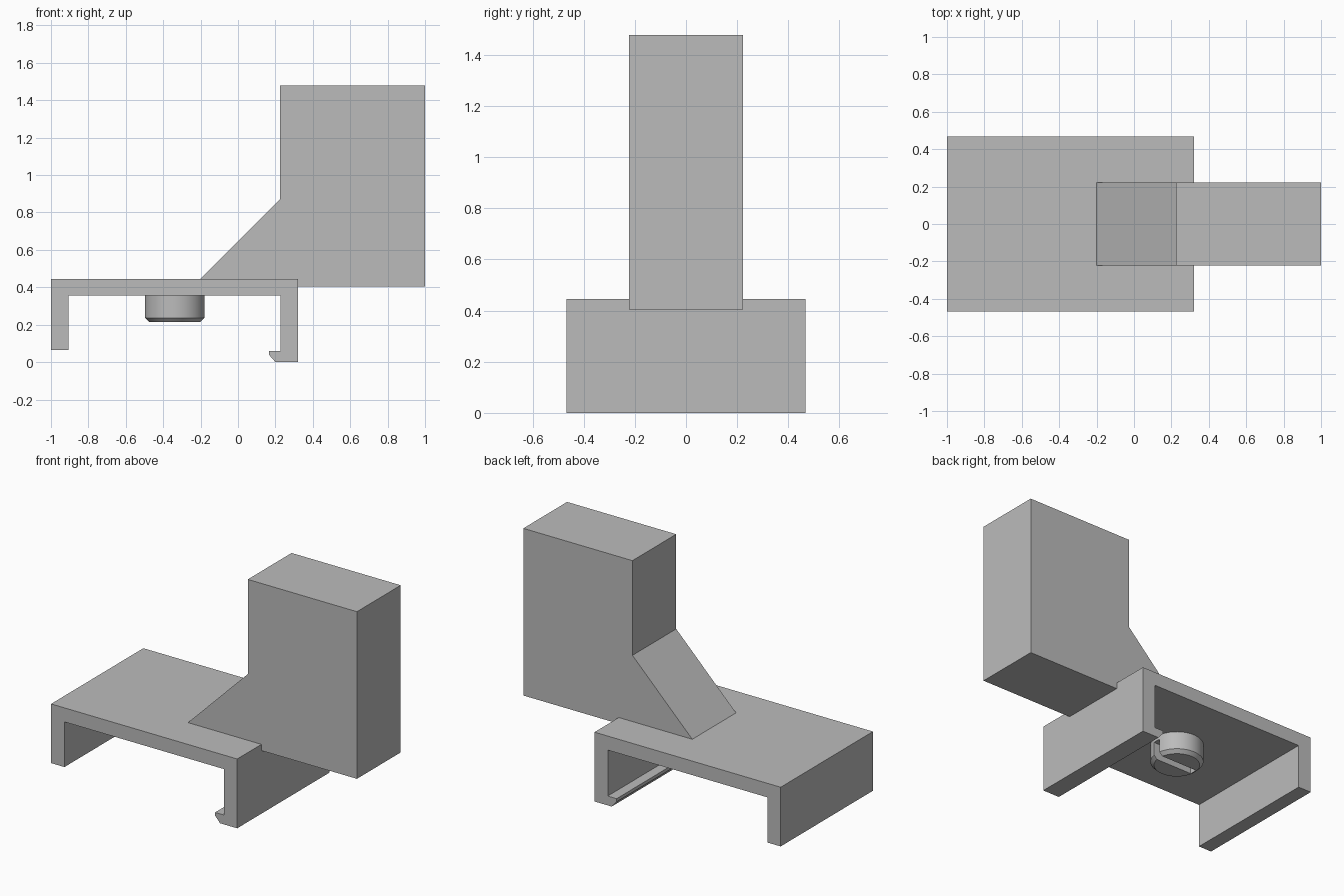
import bpy, bmesh
from mathutils import Matrix

if "Cube" in bpy.data.objects:
    bpy.data.objects.remove(bpy.data.objects["Cube"], do_unlink=True)

grey = bpy.data.materials.new("mid grey")
grey.use_nodes = True
colour = (0.5, 0.5, 0.5, 1)
grey.diffuse_color = colour
grey.node_tree.nodes["Principled BSDF"].inputs["Base Color"].default_value = colour


def finish(name, bm):
    bmesh.ops.recalc_face_normals(bm, faces=bm.faces)
    mesh = bpy.data.meshes.new(name)
    bm.to_mesh(mesh)
    bm.free()
    mesh.materials.append(grey)
    obj = bpy.data.objects.new(name, mesh)
    bpy.context.collection.objects.link(obj)
    return obj


def extrude_profile(name, points, half_depth):
    """Sweep an x-z outline along y, centred on y = 0."""
    bm = bmesh.new()
    face = bm.faces.new([bm.verts.new((x, -half_depth, z)) for x, z in points])
    swept = bmesh.ops.extrude_face_region(bm, geom=[face])["geom"]
    verts = [v for v in swept if isinstance(v, bmesh.types.BMVert)]
    bmesh.ops.translate(bm, verts=verts, vec=(0, 2 * half_depth, 0))
    return finish(name, bm)


# Clip: plate with a short leg and a hooked leg
extrude_profile("rail_clip", [
    (-1, 0.445), (-1, 0.065), (-0.905, 0.065), (-0.905, 0.355),
    (0.228, 0.355), (0.228, 0.06), (0.165, 0.06), (0.165, 0.04),
    (0.2, 0), (0.322, 0), (0.322, 0.445)], 0.468)

# Upright block with a sloping brace
extrude_profile("upright_block", [
    (-0.2, 0.445), (-0.16, 0.405), (1, 0.405), (1, 1.478),
    (0.225, 1.478), (0.225, 0.87)], 0.222)

# Round peg under the plate, chamfered at its lower rim
PEG_X, PEG_R = -0.338, 0.16
bm = bmesh.new()
bmesh.ops.create_cone(bm, cap_ends=True, segments=64, radius1=PEG_R, radius2=PEG_R,
                      depth=0.15, matrix=Matrix.Translation((PEG_X, 0, 0.29)))
rim = [e for e in bm.edges if all(v.co.z < 0.25 for v in e.verts)]
bmesh.ops.bevel(bm, geom=rim, offset=0.022, segments=1, affect='EDGES')
peg = finish("slotted_peg", bm)

# Screwdriver slot across the peg, open on one side
bm = bmesh.new()
bmesh.ops.create_cube(bm, size=1, matrix=Matrix.Translation((PEG_X + 0.05, 0, 0.26))
                      @ Matrix.Diagonal((0.36, 0.05, 0.13, 1)))
cutter = finish("slot_cutter", bm)
cutter.hide_render = True
cutter.hide_viewport = True
cut = peg.modifiers.new("slot", 'BOOLEAN')
cut.operation = 'DIFFERENCE'
cut.solver = 'EXACT'
cut.object = cutter

# Bake the cut, then smooth the round wall
bpy.context.view_layer.objects.active = peg
peg.select_set(True)
bpy.ops.object.modifier_apply(modifier="slot")
bpy.data.objects.remove(cutter, do_unlink=True)
bpy.ops.object.shade_smooth_by_angle(angle=0.5)
